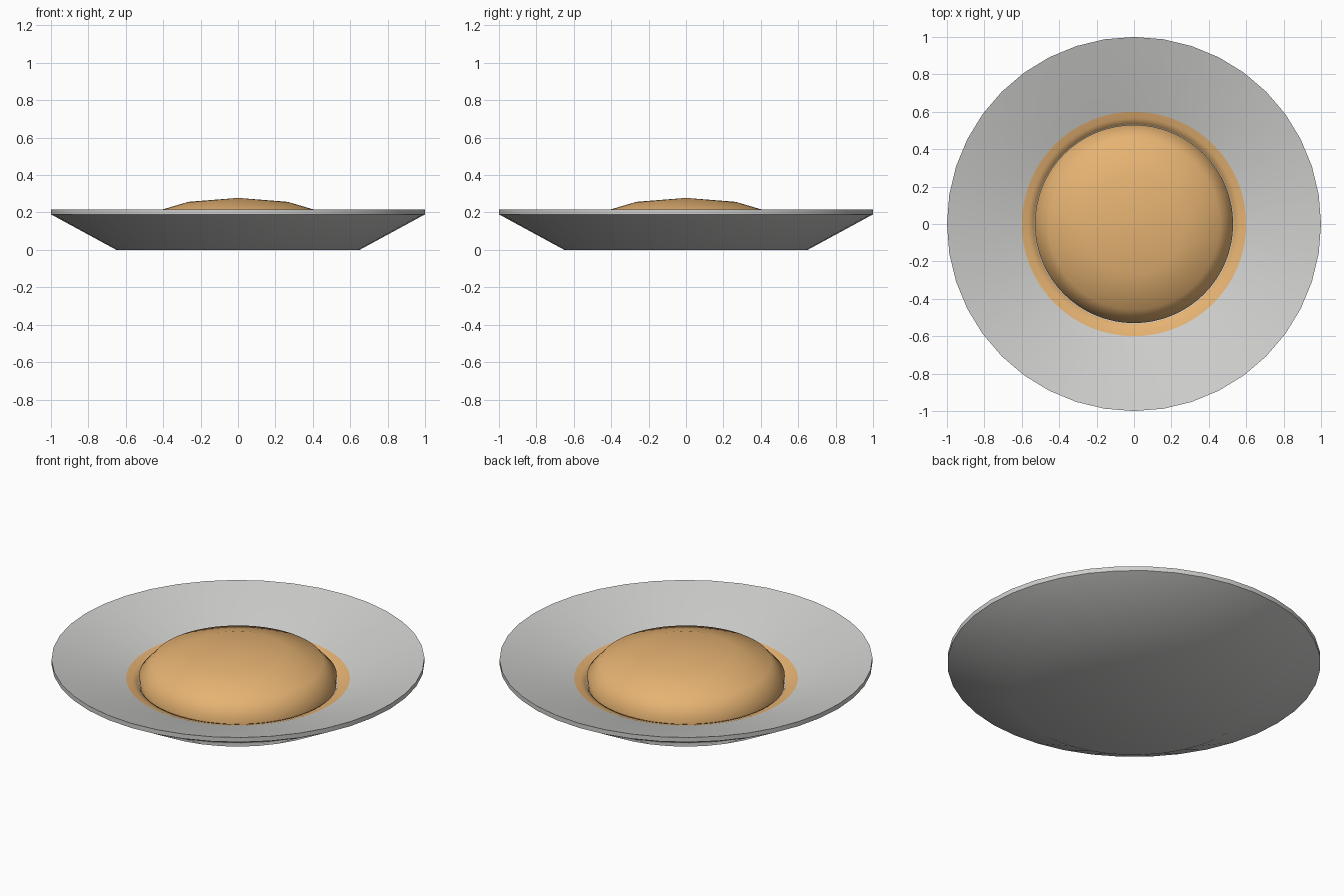
import bpy
import bmesh
import math

cube = bpy.data.objects.get("Cube")
if cube:
    bpy.data.objects.remove(cube, do_unlink=True)


def make_material(name, color):
    mat = bpy.data.materials.new(name)
    mat.use_nodes = True
    mat.diffuse_color = (*color, 1)
    mat.node_tree.nodes["Principled BSDF"].inputs["Base Color"].default_value = (*color, 1)
    return mat


def lathe(name, profile, mat, sides, smooth_angle):
    """Spin a (radius, height) profile, listed from the top down, around z."""
    bm = bmesh.new()
    verts = [bm.verts.new((r, 0, z)) for r, z in profile]
    edges = [bm.edges.new(pair) for pair in zip(verts, verts[1:])]
    bmesh.ops.spin(bm, geom=verts + edges, cent=(0, 0, 0), axis=(0, 0, 1),
                   angle=math.tau, steps=sides, use_duplicate=False)
    bmesh.ops.remove_doubles(bm, verts=bm.verts, dist=0.0005)
    bmesh.ops.recalc_face_normals(bm, faces=bm.faces)
    # Open surfaces must face upwards
    if sum(f.normal.z * f.calc_area() for f in bm.faces) < -0.1:
        bmesh.ops.reverse_faces(bm, faces=bm.faces)
    mesh = bpy.data.meshes.new(name)
    bm.to_mesh(mesh)
    bm.free()
    mesh.materials.append(mat)
    obj = bpy.data.objects.new(name, mesh)
    bpy.context.collection.objects.link(obj)
    bpy.ops.object.select_all(action="DESELECT")
    obj.select_set(True)
    bpy.context.view_layer.objects.active = obj
    bpy.ops.object.shade_smooth_by_angle(angle=math.radians(smooth_angle))
    return obj


grey = make_material("plate_grey", (0.62, 0.62, 0.61))
orange = make_material("food_orange", (0.79, 0.45, 0.17))

# Plate: sloping inside, thin upright rim, tapered underside and flat base
lathe("plate", [(0, 0.03), (0.5, 0.03), (0.53, 0.075), (0.6, 0.1), (1, 0.217),
                (1, 0.19), (0.65, 0), (0, 0)], grey, 40, 40)

# Sauce band lying on the slope of the plate, dipping down beside the mound
lathe("sauce_ring", [(0.6, 0.102), (0.565, 0.092), (0.535, 0.08), (0.52, 0.04)],
      orange, 64, 70)

# Food: low mound with broad rounded shoulders and upright sides
radius, height, base = 0.53, 0.156, 0.122
dome = [(radius * math.sin(math.radians(a)), base + height * math.cos(math.radians(a)))
        for a in (0, 30, 60, 90)]
lathe("food_mound", dome + [(0.525, 0.04)], orange, 64, 70)
